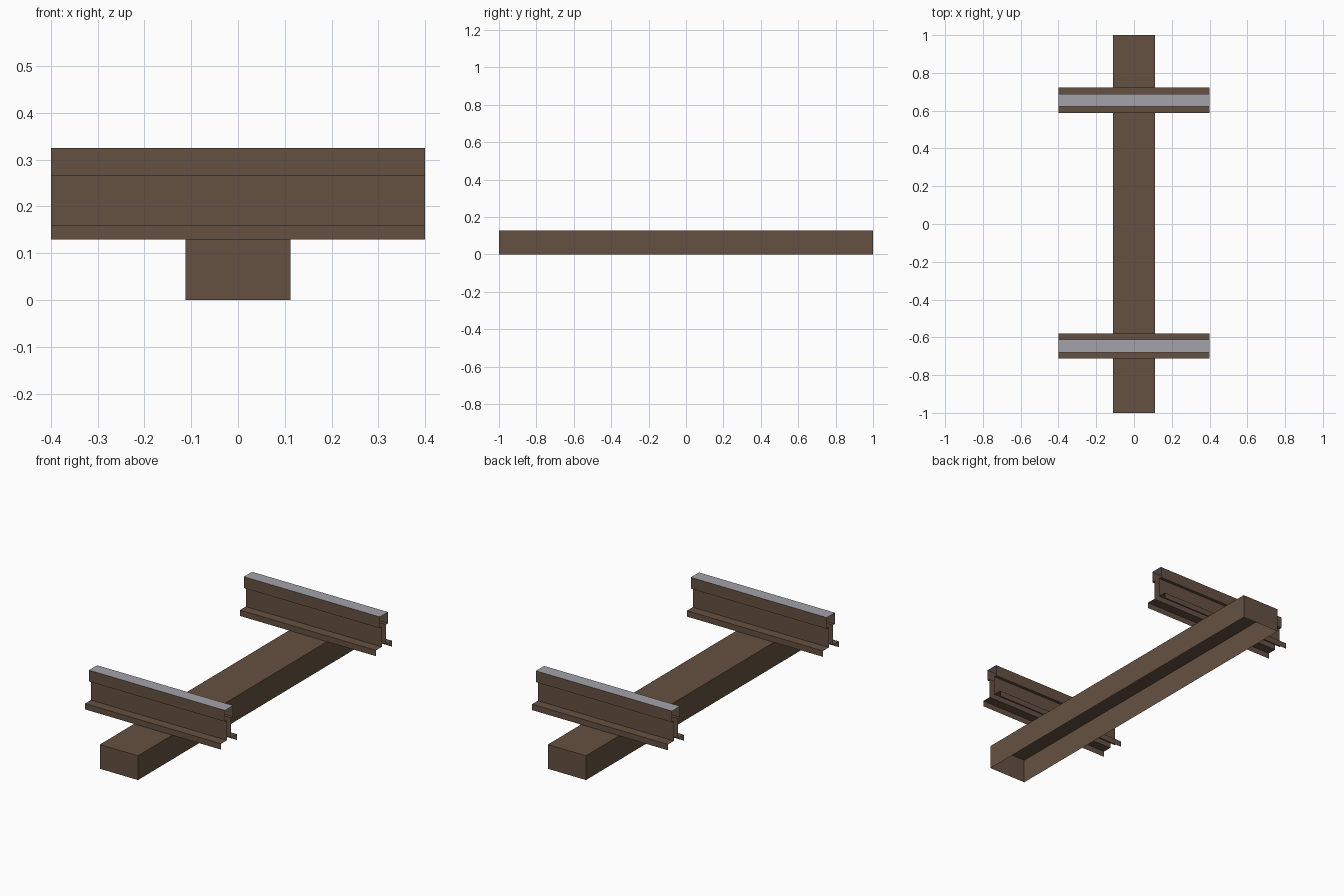
import bpy, bmesh

if "Cube" in bpy.data.objects:
    bpy.data.objects.remove(bpy.data.objects["Cube"])

def material(name, rgb):
    m = bpy.data.materials.new(name)
    m.diffuse_color = (*rgb, 1)
    m.use_nodes = True
    m.node_tree.nodes["Principled BSDF"].inputs["Base Color"].default_value = m.diffuse_color
    return m

brown = material("rusty_brown", (0.13, 0.083, 0.054))
steel = material("worn_steel", (0.36, 0.36, 0.40))

def finish(name, bm, mats):
    me = bpy.data.meshes.new(name)
    bm.to_mesh(me)
    bm.free()
    for m in mats:
        me.materials.append(m)
    ob = bpy.data.objects.new(name, me)
    bpy.context.collection.objects.link(ob)
    return ob

# Sleeper: a box with an open underside
bm = bmesh.new()
bmesh.ops.create_cube(bm, size=1)
for v in bm.verts:
    v.co.x *= 0.224
    v.co.y *= 2.0
    v.co.z = (v.co.z + 0.5) * 0.129
bm.normal_update()
bmesh.ops.delete(bm, geom=[f for f in bm.faces if f.normal.z < -0.9], context='FACES')
finish("sleeper", bm, [brown])

# Rail: half profile (y, z) from foot to head, mirrored, swept along x with open ends
half = [(-0.067, 0.129), (-0.067, 0.16), (-0.018, 0.16),
        (-0.018, 0.265), (-0.034, 0.265), (-0.034, 0.325)]
profile = half + [(-y, z) for y, z in reversed(half)]

def rail(name, y0):
    bm = bmesh.new()
    rows = [[bm.verts.new((x, y0 + y, z)) for x in (-0.4, 0.4)] for y, z in profile]
    for a, b in zip(rows, rows[1:]):
        f = bm.faces.new((a[0], a[1], b[1], b[0]))
        # Polished running surface on top of the head
        f.material_index = int(f.calc_center_median().z > 0.32)
    finish(name, bm, [brown, steel])

rail("front_rail", -0.646)
rail("back_rail", 0.655)
